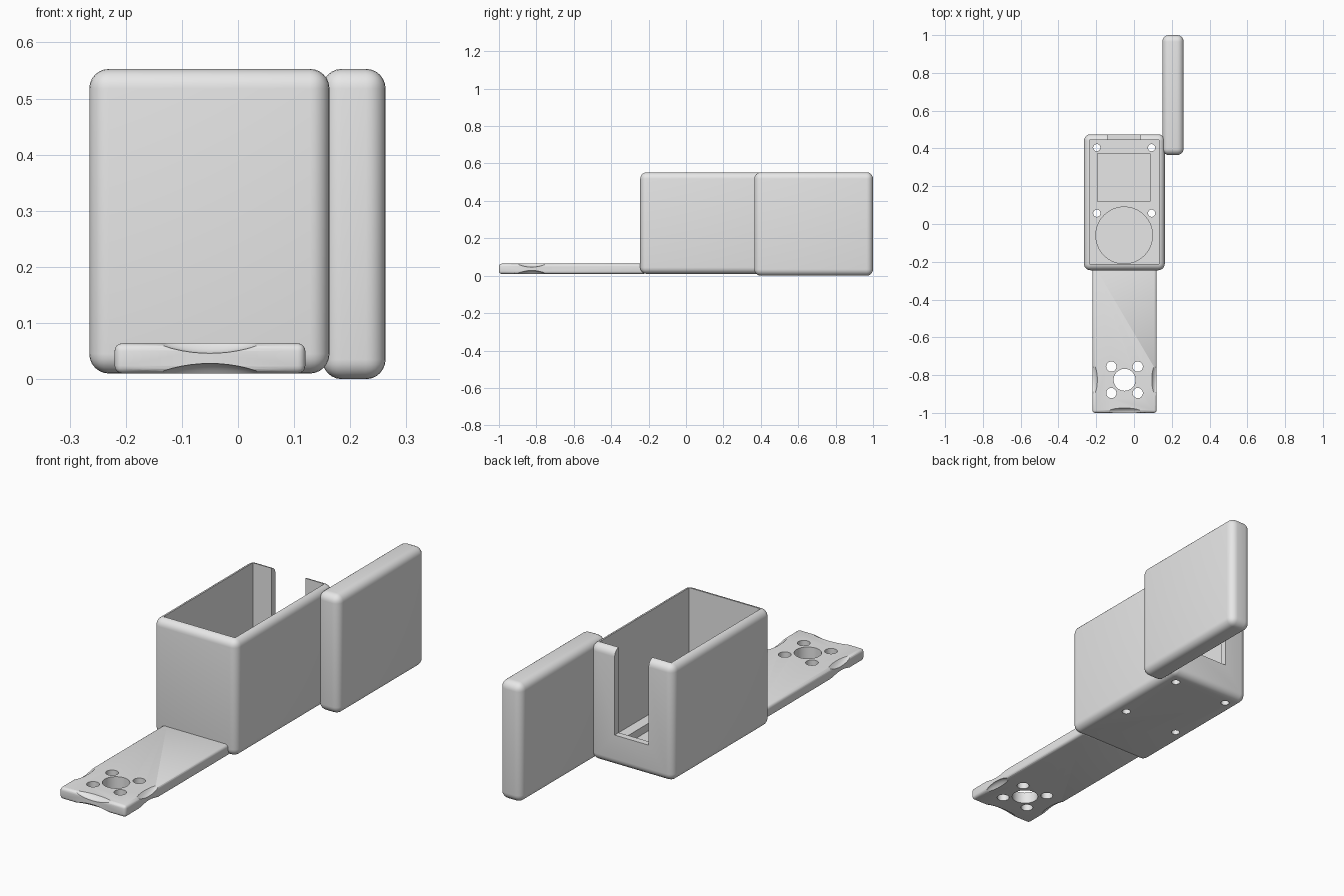
import bpy, math

if "Cube" in bpy.data.objects:
    bpy.data.objects.remove(bpy.data.objects["Cube"])

grey = bpy.data.materials.new("plain_grey")
grey.diffuse_color = (0.8, 0.8, 0.8, 1)
grey.use_nodes = True
grey.node_tree.nodes["Principled BSDF"].inputs["Base Color"].default_value = grey.diffuse_color


def block(name, lo, hi, bevel=0, segments=6):
    """Box between two corners, with optional rounded edges."""
    bpy.ops.mesh.primitive_cube_add(size=1, location=[(a + b) / 2 for a, b in zip(lo, hi)])
    ob = bpy.context.object
    ob.name = name
    ob.scale = [b - a for a, b in zip(lo, hi)]
    bpy.ops.object.transform_apply(location=False, rotation=False, scale=True)
    if bevel:
        mod = ob.modifiers.new("round", 'BEVEL')
        mod.width, mod.segments = bevel, segments
        bpy.ops.object.modifier_apply(modifier=mod.name)
    ob.data.materials.append(grey)
    return ob


def drill(x, y, z0, z1, radius, sides=32):
    """Vertical cylinder cutter."""
    bpy.ops.mesh.primitive_cylinder_add(vertices=sides, radius=radius, depth=z1 - z0,
                                        location=(x, y, (z0 + z1) / 2))
    return bpy.context.object


def scoop(x, y, z, size):
    """Ellipsoid cutter that shaves a shallow lens off an edge."""
    bpy.ops.mesh.primitive_uv_sphere_add(segments=64, ring_count=48, radius=1, location=(x, y, z))
    bpy.context.object.scale = size
    return bpy.context.object


def cut(target, cutters):
    for c in cutters:
        c.hide_render = True
        mod = target.modifiers.new("cut", 'BOOLEAN')
        mod.operation, mod.solver, mod.object = 'DIFFERENCE', 'EXACT', c
        bpy.context.view_layer.objects.active = target
        bpy.ops.object.modifier_apply(modifier=mod.name)
        bpy.data.objects.remove(c)


def smooth(ob):
    bpy.ops.object.select_all(action='DESELECT')
    ob.select_set(True)
    bpy.context.view_layer.objects.active = ob
    bpy.ops.object.shade_smooth_by_angle(angle=math.radians(30))


# Open housing: cavity, rear cable slot, floor pockets and screw holes
housing = block("housing", (-0.265, -0.245, 0.01), (0.163, 0.475, 0.553), 0.035)
cutters = [
    block("cavity", (-0.235, -0.212, 0.075), (0.133, 0.445, 0.7)),
    block("cable_slot", (-0.14, 0.40, 0.155), (0.035, 0.6, 0.7)),
    block("square_pocket", (-0.192, 0.118, 0.04), (0.084, 0.372, 0.1)),
    drill(-0.052, -0.06, 0.04, 0.1, 0.15, 64),
]
cutters += [drill(x, y, -0.1, 0.2, 0.019) for x in (-0.197, 0.093) for y in (0.057, 0.404)]
cut(housing, cutters)

# Mounting arm: plate with bolt pattern and shaved edges at the tip
arm = block("mounting_arm", (-0.22, -1.0, 0.01), (0.12, -0.214, 0.064), 0.014, 4)
cx, cy = -0.05, -0.825
cutters = [drill(cx, cy, -0.1, 0.2, 0.058, 48)]
cutters += [drill(cx + sx * 0.07, cy + sy * 0.07, -0.1, 0.2, 0.027)
            for sx in (-1, 1) for sy in (-1, 1)]
for z in (0.064 - 0.018 + 0.25, 0.01 + 0.018 - 0.25):
    cutters.append(scoop(cx, -1.0, z, (0.26, 0.07, 0.25)))
    cutters += [scoop(x, cy, z, (0.07, 0.22, 0.25)) for x in (-0.22, 0.12)]
cut(arm, cutters)

# Sliding cover standing beside the housing
cover = block("cover", (0.15, 0.365, 0.0), (0.263, 1.0, 0.553), 0.035)

for part in (housing, arm, cover):
    smooth(part)
